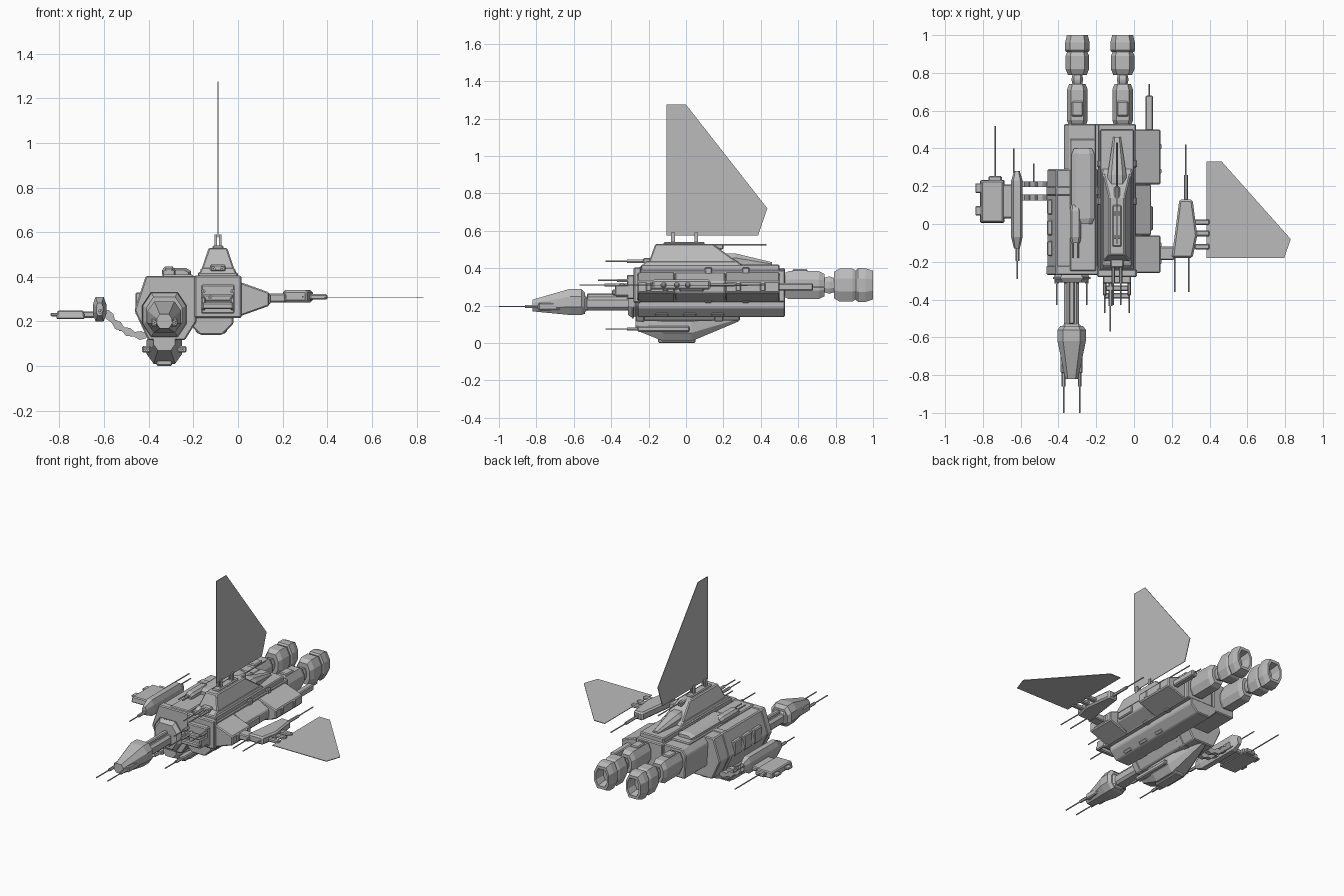
import bpy, bmesh
from math import sin, cos, radians

cube = bpy.data.objects.get("Cube")
if cube:
    bpy.data.objects.remove(cube, do_unlink=True)

grey = bpy.data.materials.new("hull grey")
grey.use_nodes = True
grey.diffuse_color = (.5, .5, .5, 1)
grey.node_tree.nodes["Principled BSDF"].inputs["Base Color"].default_value = grey.diffuse_color

# Axes and levels shared by the parts
PORT, STARBOARD = -.09, -.33
BOW, STERN = -.26, .53
DECK, THRUST = .4, .31


def skin(name, rings, chamfer=0):
    """Bridge equal rings of points, cap both ends, chamfer the edges."""
    bm = bmesh.new()
    rows = [[bm.verts.new(point) for point in ring] for ring in rings]
    count = len(rows[0])
    for near, far in zip(rows, rows[1:]):
        for i in range(count):
            j = (i + 1) % count
            bm.faces.new((near[i], near[j], far[j], far[i]))
    bm.faces.new(rows[0])
    bm.faces.new(rows[-1])
    bmesh.ops.recalc_face_normals(bm, faces=bm.faces)
    mesh = bpy.data.meshes.new(name)
    bm.to_mesh(mesh)
    bm.free()
    mesh.materials.append(grey)
    part = bpy.data.objects.new(name, mesh)
    bpy.context.collection.objects.link(part)
    if chamfer:
        bevel = part.modifiers.new("chamfer", "BEVEL")
        bevel.width, bevel.segments = chamfer, 1


def block(name, at, size, chamfer=.006, taper=(1, 1), lean=0):
    """Box about a centre; its top may narrow and lean along y."""
    x, y, z = at
    wide, deep, tall = (side / 2 for side in size)
    corners = [(-wide, -deep), (wide, -deep), (wide, deep), (-wide, deep)]
    base = [(x + u, y + v, z - tall) for u, v in corners]
    top = [(x + u * taper[0], y + v * taper[1] + lean, z + tall) for u, v in corners]
    skin(name, [base, top], chamfer)


def extrude(name, profile, start, stop, grow=1, chamfer=.006):
    """Front profile pulled along y, optionally grown about its middle."""
    mx = sum(x for x, z in profile) / len(profile)
    mz = sum(z for x, z in profile) / len(profile)
    ring = [(mx + (x - mx) * grow, mz + (z - mz) * grow) for x, z in profile]
    skin(name, [[(x, y, z) for x, z in ring] for y in (start, stop)], chamfer)


def body(name, x, z, span, wide, tall, nose=(.8, .03), tail=(.8, .03), flat=0, hollow=0):
    """Octagonal body along y. Ends are (scale, length); flat keeps the top or bottom level."""
    start, stop = span
    stations = [(start, nose[0]), (start + nose[1], 1), (stop - tail[1], 1), (stop, tail[0])]
    if hollow:
        stations += [(stop, tail[0] * .75), (stop - hollow, tail[0] * .6)]
    half = [(.6, 1), (1, .4), (1, -.4), (.6, -1)]
    octagon = half + [(-u, v) for u, v in reversed(half)]
    rings = []
    for y, scale in stations:
        mid = z + flat * tall / 2 * (1 - scale)
        rings.append([(x + u * wide / 2 * scale, y, mid + v * tall / 2 * scale) for u, v in octagon])
    skin(name, rings)


def rod(name, x, z, start, stop, radius=.004):
    turns = [radians(60 * i) for i in range(6)]
    skin(name, [[(x + radius * cos(a), y, z + radius * sin(a)) for a in turns] for y in (start, stop)])


def gun(name, x, z, back, tip):
    """Thick breech and thin barrel."""
    middle = (back + tip) / 2
    rod(name + "_breech", x, z, back, middle, radius=.01)
    rod(name + "_barrel", x, z, middle, tip)


# Starboard hull, slimmer tail and collars
hull = [(-.4, .12), (-.24, .12), (-.19, .2), (-.19, DECK), (-.41, DECK), (-.46, .25)]
tail = [(-.36, .2), (-.2, .2), (-.2, DECK), (-.34, DECK), (-.37, .36)]
extrude("starboard_hull", hull, BOW, .29)
extrude("starboard_tail", tail, .27, STERN)
for y in (BOW, .16):
    extrude("starboard_collar", hull, y - .01, y + .04, grow=1.03)
body("starboard_nose", STARBOARD, .23, (-.31, BOW), wide=.2, tall=.2)
for i in range(3):
    block("side_hatch", (-.445, i * .11 - .13, .28), (.03, .08, .1))
block("dorsal_deck", (-.27, .1, DECK), (.14, .7, .02))
body("dorsal_spine", -.27, .415, (0, DECK), wide=.12, tall=.05, flat=-1)
body("dorsal_turret", -.31, .42, (-.1, .1), wide=.06, tall=.05, flat=-1)
for side in (-1, 1):
    rod("turret_barrel", side * .015 - .31, .43, -.18, -.08)

# Belly pod with winglets and guns
body("belly_pod", STARBOARD, .085, (-.27, .28), wide=.16, tall=.15, nose=(.6, .15), tail=(.3, .25), flat=1)
block("belly_keel", (STARBOARD, -.05, .015), (.07, .2, .03))
for side in (-1, 1):
    x = STARBOARD + side * .08
    block("belly_winglet", (x, -.12, .075), (.04, .28, .03))
    gun("belly_gun", x, .075, -.2, -.43)

# Forward boom and gun head
block("boom", (STARBOARD, -.41, .21), (.08, .3, .07), chamfer=.015)
block("boom_rail", (STARBOARD, -.4, .25), (.03, .26, .03))
for y in (-.3, -.54):
    block("boom_ring", (STARBOARD, y, .21), (.1, .03, .09), chamfer=.015)
body("gun_head", STARBOARD, .22, (-.82, -.54), wide=.15, tall=.14, nose=(.45, .2), tail=(.8, .02), flat=-.5)
for side in (-1, 1):
    x = STARBOARD + side * .043
    block("head_cheek", (x, -.7, .195), (.03, .18, .04))
    gun("head_gun", x, .195, -.72, -1)

# Port hull, roof, collars and keel
block("port_hull", (PORT, .13, .305), (.2, .8, .17))
block("port_roof", (PORT, .13, DECK), (.18, .74, .04))
for y in (BOW, .12, .32):
    block("port_collar", (PORT, y, THRUST), (.21, .04, .19))
keel = [(-.17, .14), (-.07, .14), (-.02, .19), (-.02, .23), (-.22, .23), (-.22, .19)]
extrude("port_keel", keel, BOW, STERN)
for i in range(3):
    block("keel_hatch", (-.12, i * .15 - .13, .165), (.14, .08, .04), chamfer=.01)

# Side sponsons with ribs
for name, reach, start, stop in (("fore", .14, BOW, -.06), ("mid", .09, -.06, .21), ("aft", .14, .21, .5)):
    sponson = [(0, .22), (reach, .27), (reach, .33), (0, .38)]
    extrude(name + "_sponson", sponson, start, stop)
for y in (-.2, -.11, .28, .41):
    block("sponson_rib", (.12, y, .3), (.05, .03, .05))
block("sponson_hatch", (.08, .03, .3), (.04, .13, .05))
block("sensor_box", (.08, .58, .3), (.04, .2, .04))
rod("sensor_rod", .08, .3, .68, .74)

# Docking frame on the port bow
block("bow_plate", (PORT, -.29, .3), (.15, .05, .13))
for i in range(3):
    block("frame_bar", (PORT, i * .04 - .38, i * .035 + .27), (.14, .03, .03))
for side in (-1, 1):
    x = PORT + side * .065
    block("frame_arm", (x, -.32, .28), (.02, .12, .06))
    gun("bow_gun", x, .335, -.27, -.47)
gun("long_bow_gun", -.125, THRUST, -.3, -.57)

# Superstructure on the port hull
block("tower_base", (PORT, .03, .425), (.17, .54, .03), taper=(.88, .9))
block("tower", (PORT, .04, .48), (.15, .48, .1), taper=(.55, .64), lean=-.05)
block("tower_cap", (PORT, -.01, .53), (.05, .22, .02))
block("tower_visor", (PORT, -.2, .44), (.07, .06, .03))
body("tower_fairing", PORT, .44, (.1, .46), wide=.1, tall=.08, tail=(.4, .2), flat=-1)
for side in (-1, 1):
    gun("tower_gun", PORT + side * .02, .437, -.2, -.43)
block("aerial_mount", (PORT, .15, .515), (.03, .1, .03))
rod("tower_aerial", PORT, .525, .1, .43)

# Engines: housing, neck and open bell
for x in (-.3, -.06):
    body("engine_housing", x, THRUST, (.52, .74), wide=.11, tall=.15)
    block("engine_hump", (x, .61, .38), (.06, .08, .03))
    body("engine_neck", x, THRUST, (.73, .8), wide=.06, tall=.09)
    body("engine_sleeve", x, THRUST, (.79, .92), wide=.125, tall=.175)
    body("engine_bell", x, THRUST, (.91, 1), wide=.13, tall=.18, nose=(.9, .01), tail=(.85, .04), hollow=.07)

# Starboard wing: twin jointed arms, pod and outer plate
for y in (.14, .21):
    rings = []
    for i in range(9):
        angle, thick = radians(i * 8), .01 + .01 * (i % 2)
        corners = [(-1, -1), (1, -1), (1, 1), (-1, 1)]
        reach = [(.2 + thick * u, y + .015 * v) for u, v in corners]
        rings.append([(-.41 - r * sin(angle), depth, .335 - r * cos(angle)) for r, depth in reach])
    skin("wing_arm", rings)
body("starboard_pod", -.62, .255, (-.13, .28), wide=.06, tall=.11, nose=(.5, .06), tail=(.5, .05))
block("outer_plate", (-.75, .12, .23), (.13, .23, .04), taper=(.9, .95))
block("plate_root", (-.67, .12, .23), (.06, .18, .03))
for y in (.07, .19):
    block("plate_lug", (-.82, y, .23), (.04, .05, .015), chamfer=.004)
gun("pod_gun", -.617, .245, -.1, -.29)
rod("pod_aerial", -.637, .27, .27, DECK)
block("aerial_foot", (-.735, .24, .23), (.07, .03, .03))
rod("plate_aerial", -.735, .23, .2, .52)
rod("arm_aerial", STERN * -1, .16, .2, .32)

# Port wing: strut, pod, guns and flat fin
block("port_wing_strut", (.17, -.155, .305), (.09, .07, .04))
plan = [(.2, -.18), (.31, -.18), (.335, -.06), (.31, .13), (.24, .13)]
skin("port_pod", [[(x, y, z) for x, y in plan] for z in (.285, .34)], chamfer=.01)
for y in (-.12, -.05, .01):
    block("port_fin_strut", (.36, y, THRUST), (.08, .03, .025))
for x in (.215, .29):
    rod("port_pod_gun", x, THRUST, -.36, -.16)
gun("port_pod_aerial", .275, THRUST, .1, .42)
fin = [(.385, .33), (.465, .33), (.83, -.08), (.795, -.18), (.385, -.18)]
skin("port_fin", [[(x, y, z) for x, y in fin] for z in (.304, .308)])

# Upright fin on its mounts
sail = [(-.105, .575), (-.105, 1.275), (0, 1.275), (.435, .72), (.385, .575)]
skin("upright_fin", [[(PORT + x, y, z) for y, z in sail] for x in (-.002, .002)])
for y in (-.07, .055):
    for side in (-1, 1):
        block("fin_mount", (PORT + side * .01, y, .555), (.01, .02, .07), chamfer=0)
